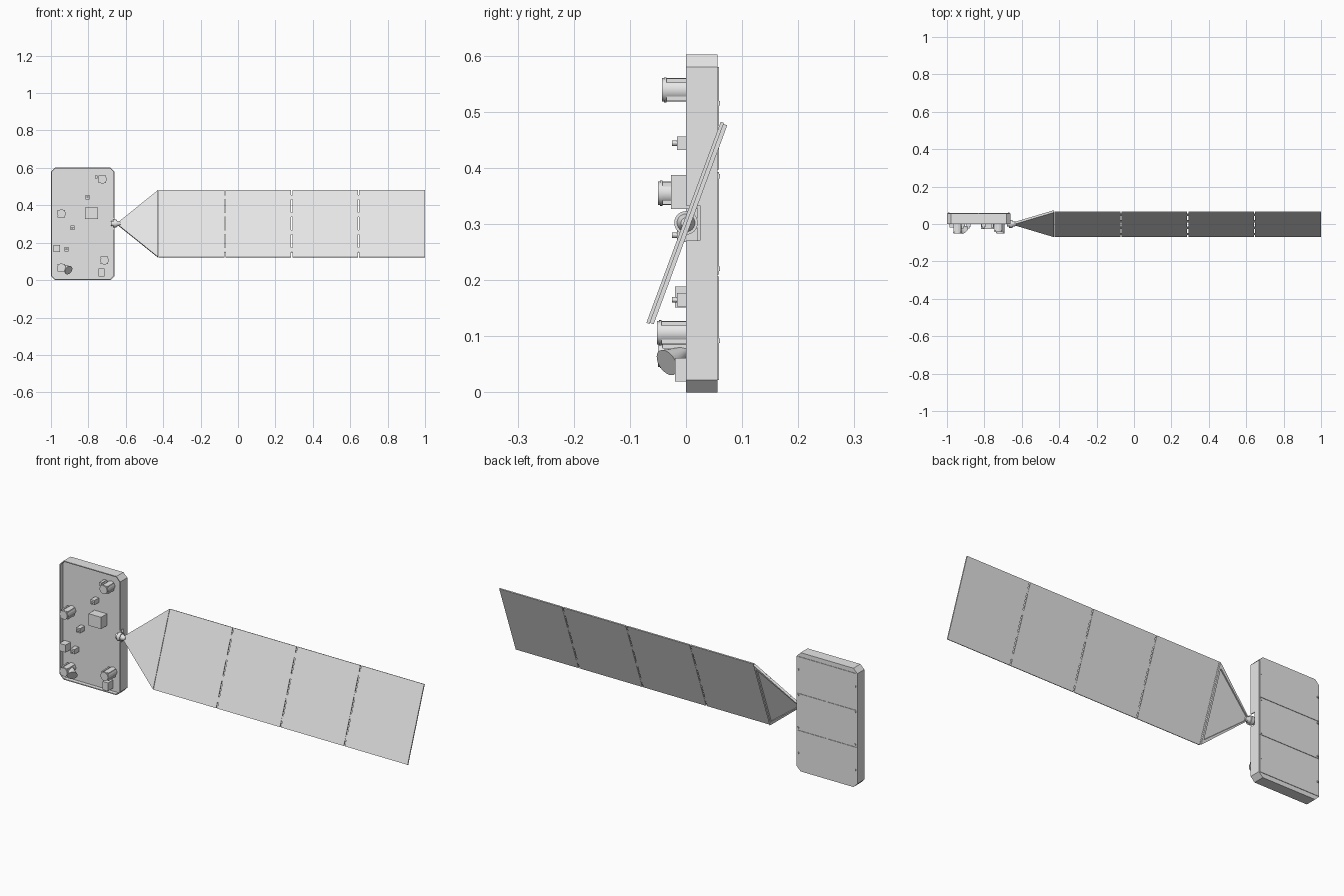
import bpy, bmesh, math
from mathutils import Matrix, Vector

if "Cube" in bpy.data.objects:
    bpy.data.objects.remove(bpy.data.objects["Cube"], do_unlink=True)

grey = bpy.data.materials.new("light grey")
grey.use_nodes = True
grey.diffuse_color = (0.8, 0.8, 0.8, 1)
grey.node_tree.nodes["Principled BSDF"].inputs["Base Color"].default_value = (0.8, 0.8, 0.8, 1)


def finish(name, bm, matrix=None, smooth=False):
    bmesh.ops.recalc_face_normals(bm, faces=bm.faces)
    mesh = bpy.data.meshes.new(name)
    bm.to_mesh(mesh)
    bm.free()
    mesh.materials.append(grey)
    ob = bpy.data.objects.new(name, mesh)
    bpy.context.collection.objects.link(ob)
    if matrix:
        ob.matrix_world = matrix
    if smooth:
        bpy.ops.object.select_all(action="DESELECT")
        ob.select_set(True)
        bpy.context.view_layer.objects.active = ob
        bpy.ops.object.shade_smooth_by_angle(angle=math.radians(35))
    return ob


def add_box(bm, centre, size):
    m = Matrix.Translation(centre) @ Matrix.Diagonal((*size, 1))
    bmesh.ops.create_cube(bm, size=1, matrix=m)


def add_rod(bm, a, b, r1, r2=None, sides=24):
    a, b = Vector(a), Vector(b)
    turn = (b - a).to_track_quat("Z", "Y").to_matrix().to_4x4()
    bmesh.ops.create_cone(bm, cap_ends=True, segments=sides, radius1=r1,
                          radius2=r1 if r2 is None else r2, depth=(b - a).length,
                          matrix=Matrix.Translation((a + b) / 2) @ turn)


def prism(bm, outline, y0, y1):
    face = bm.faces.new([bm.verts.new((x, y0, z)) for x, z in outline])
    out = bmesh.ops.extrude_face_region(bm, geom=[face])["geom"]
    bmesh.ops.translate(bm, vec=(0, y1 - y0, 0),
                        verts=[v for v in out if isinstance(v, bmesh.types.BMVert)])


# Body: chamfered slab with a tray sunk into its front
CX, CZ, HW, HH, CUT = -0.83, 0.301, 0.17, 0.301, 0.022
FLOOR, BACK = 0.02, 0.056
corner = [(HW, HH - CUT), (HW - CUT, HH)]
outline = [(x, z) for x, z in corner] + [(-x, z) for x, z in reversed(corner)]
outline += [(-x, -z) for x, z in outline]
bm = bmesh.new()
prism(bm, [(CX + x, CZ + z) for x, z in outline], 0, BACK)
bmesh.ops.recalc_face_normals(bm, faces=bm.faces)
front = [f for f in bm.faces if f.normal.y < -0.9]
bmesh.ops.inset_region(bm, faces=front, thickness=0.005)
lip = front[0]
out = bmesh.ops.extrude_face_region(bm, geom=[lip])["geom"]
bmesh.ops.translate(bm, vec=(0, FLOOR, 0), verts=[v for v in out if isinstance(v, bmesh.types.BMVert)])
if lip.is_valid:
    bmesh.ops.delete(bm, geom=[lip], context="FACES_ONLY")
body = finish("body", bm)

# Notch in the side wall for the panel joint
bm = bmesh.new()
add_box(bm, (CX + HW, 0, 0.302), (0.02, 0.05, 0.062))
cutter = finish("notch_cutter", bm)
cutter.hide_render = True
cutter.hide_set(True)
notch = body.modifiers.new("notch", "BOOLEAN")
notch.object = cutter
notch.operation = "DIFFERENCE"
notch.solver = "EXACT"

# Thin cover plates on the back, two columns by three rows
bm = bmesh.new()
rows = [(0.022, 0.206), (0.21, 0.393), (0.397, 0.58)]
for s in (-1, 1):
    for z0, z1 in rows:
        add_box(bm, (CX + s * 0.084, BACK + 0.001, (z0 + z1) / 2), (0.164, 0.003, z1 - z0))
finish("back_plates", bm)

# Edge clips on the back
bm = bmesh.new()
for s in (-1, 1):
    for z in (0.092, 0.22, 0.385, 0.515):
        add_box(bm, (CX + s * 0.16, BACK + 0.001, z), (0.008, 0.008, 0.008))
finish("back_clips", bm)

# Round instruments, each a barrel with a collar and four lugs
for i, (x, z, y) in enumerate([(-0.725, 0.539, -0.043), (-0.944, 0.355, -0.05),
                               (-0.714, 0.106, -0.052), (-0.944, 0.066, -0.05)]):
    bm = bmesh.new()
    add_rod(bm, (x, FLOOR, z), (x, y, z), 0.021)
    add_rod(bm, (x, y + 0.008, z), (x, y + 0.004, z), 0.0225)
    for sx in (-1, 1):
        for sz in (-1, 1):
            add_box(bm, (x + sx * 0.016, (y + FLOOR) / 2, z + sz * 0.016),
                    (0.008, FLOOR - y - 0.016, 0.008))
    finish(f"round_instrument_{i + 1}", bm, smooth=True)

# Electronics boxes: x, z, width, height, front y
for i, (x, z, w, h, y) in enumerate([(-0.784, 0.357, 0.07, 0.06, -0.027),
                                     (-0.97, 0.17, 0.034, 0.038, -0.02),
                                     (-0.73, 0.04, 0.03, 0.042, -0.02),
                                     (-0.757, 0.55, 0.014, 0.016, -0.02)]):
    bm = bmesh.new()
    add_box(bm, (x, (y + FLOOR) / 2, z), (w, FLOOR - y, h))
    finish(f"equipment_box_{i + 1}", bm)

# Small sensors: cube with a short stub
for i, (x, z) in enumerate([(-0.805, 0.444), (-0.885, 0.28), (-0.917, 0.165)]):
    bm = bmesh.new()
    add_box(bm, (x, 0.002, z), (0.022, 0.036, 0.024))
    add_rod(bm, (x, -0.014, z), (x, -0.025, z), 0.005, sides=12)
    finish(f"small_sensor_{i + 1}", bm)

# Slanted horn beside the lowest instrument
bm = bmesh.new()
add_rod(bm, (-0.935, 0.0, 0.075), (-0.906, -0.034, 0.053), 0.007, 0.025)
finish("slanted_horn", bm, smooth=True)

# Joint between the body and the panel wing
bm = bmesh.new()
add_rod(bm, (-0.68, 0, 0.302), (-0.66, 0, 0.302), 0.014)
add_rod(bm, (-0.668, 0, 0.302), (-0.65, 0, 0.302), 0.021)
add_rod(bm, (-0.65, 0, 0.302), (-0.628, 0, 0.302), 0.016, 0.009)
finish("wing_joint", bm, smooth=True)

# Wing frame: tipped back about the long axis
TILT = Matrix.Translation((0, -0.0015, 0.302)) @ Matrix.Rotation(math.radians(-20.3), 4, "X")
X0, X1, HALF, THICK, GAP = -0.425, 1.0, 0.191, 0.003, 0.006
WIDTH = (X1 - X0 - 3 * GAP) / 4

# Four flat panels with hinge knuckles in the gaps
for i in range(4):
    bm = bmesh.new()
    x = X0 + i * (WIDTH + GAP)
    add_box(bm, (x + WIDTH / 2, 0, 0), (WIDTH, THICK * 2, HALF * 2))
    finish(f"wing_panel_{i + 1}", bm, TILT)
bm = bmesh.new()
for i in range(1, 4):
    x = X0 + i * (WIDTH + GAP) - GAP / 2
    for z in (-0.15, -0.05, 0.05, 0.15):
        add_box(bm, (x, 0, z), (GAP * 1.2, THICK * 1.6, 0.025))
finish("panel_hinges", bm, TILT)

# Triangular yoke: skin in front, rails behind
bm = bmesh.new()
prism(bm, [(X0 - 0.002, -HALF), (X0 - 0.002, HALF), (-0.64, 0.008), (-0.64, -0.008)], -THICK, THICK * 0.5)
finish("yoke_skin", bm, TILT)
bm = bmesh.new()
for s in (-1, 1):
    prism(bm, [(X0 - 0.004, s * (HALF - 0.002)), (X0 - 0.004, s * (HALF - 0.02)),
               (-0.64, s * 0.001), (-0.64, s * 0.008)], 0, 0.01)
add_box(bm, (X0 - 0.008, 0.005, 0), (0.009, 0.01, HALF * 1.8))
finish("yoke_rails", bm, TILT)
